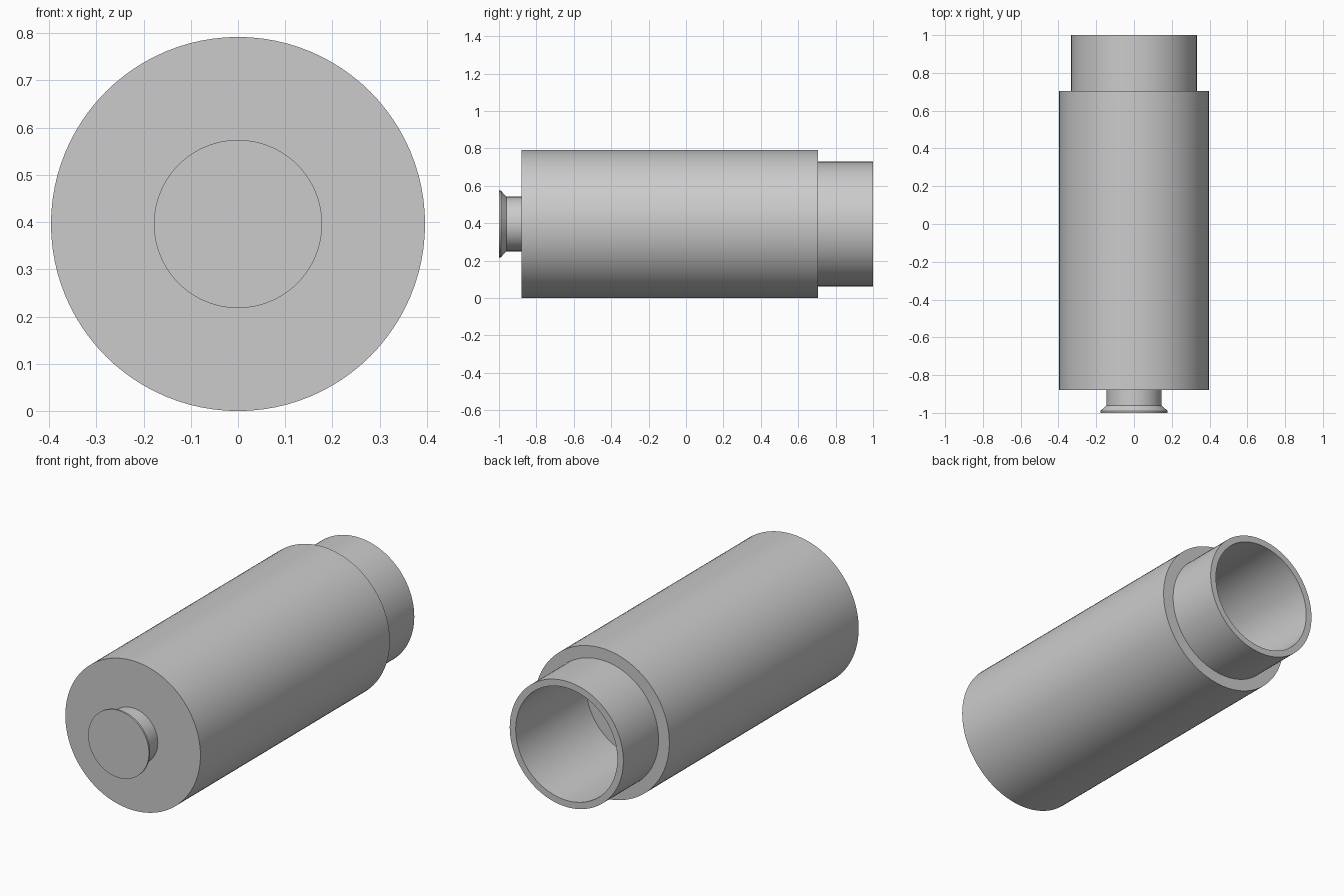
import bpy
import bmesh
import math

cube = bpy.data.objects.get("Cube")
if cube:
    bpy.data.objects.remove(cube, do_unlink=True)

SEGMENTS = 96
BODY_R = 0.396   # also the height of the long axis
NECK_R = 0.333
BORE_R = 0.298
STEM_R = 0.146
KNOB_R = 0.178

grey = bpy.data.materials.new("plain grey")
grey.use_nodes = True
colour = (0.6, 0.6, 0.6, 1.0)
grey.diffuse_color = colour
grey.node_tree.nodes["Principled BSDF"].inputs["Base Color"].default_value = colour


def lathe(name, profile):
    """Turn (radius, y) points around the long axis, from front to back."""
    bm = bmesh.new()
    rings = []
    for r, y in profile:
        if r == 0:
            rings.append([bm.verts.new((0, y, BODY_R))] * SEGMENTS)
            continue
        ring = []
        for i in range(SEGMENTS):
            a = math.tau * i / SEGMENTS
            ring.append(bm.verts.new((r * math.cos(a), y, BODY_R + r * math.sin(a))))
        rings.append(ring)
    for near, far in zip(rings, rings[1:]):
        for i in range(SEGMENTS):
            j = (i + 1) % SEGMENTS
            # Repeated centre points collapse the quad to a triangle
            bm.faces.new(list(dict.fromkeys((near[i], far[i], far[j], near[j]))))
    mesh = bpy.data.meshes.new(name)
    bm.to_mesh(mesh)
    bm.free()
    mesh.materials.append(grey)
    obj = bpy.data.objects.new(name, mesh)
    bpy.context.collection.objects.link(obj)
    bpy.ops.object.select_all(action='DESELECT')
    obj.select_set(True)
    bpy.context.view_layer.objects.active = obj
    bpy.ops.object.shade_smooth_by_angle(angle=math.radians(25))
    return obj


# Front knob: thin disc, bevelled back to a stem
lathe("front_knob", [(0, -1), (KNOB_R, -1), (KNOB_R, -0.99),
                     (STEM_R, -0.96), (STEM_R, -0.88)])

# Main cylinder with its two end shoulders
lathe("main_body", [(STEM_R, -0.88), (BODY_R, -0.88),
                    (BODY_R, 0.705), (NECK_R, 0.705)])

# Rear neck with a blind bore
lathe("rear_neck", [(NECK_R, 0.705), (NECK_R, 1), (BORE_R, 1),
                    (BORE_R, 0.41), (0, 0.41)])
